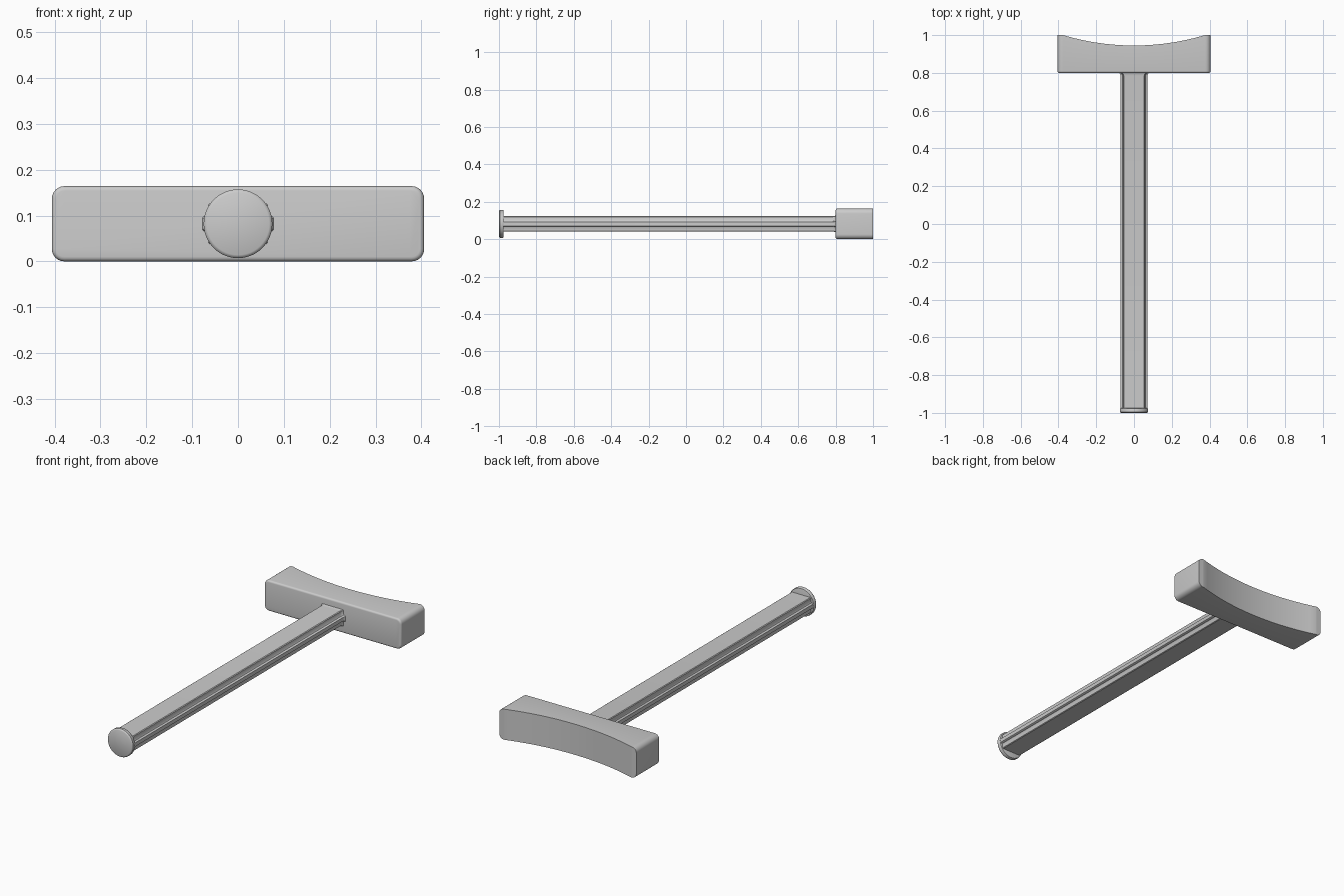
import bpy, bmesh, math

cube = bpy.data.objects.get("Cube")
if cube:
    bpy.data.objects.remove(cube, do_unlink=True)

MID_Z = 0.082  # height of the long axis

grey = bpy.data.materials.new("plain grey")
grey.use_nodes = True
grey.diffuse_color = (0.6, 0.6, 0.6, 1)
grey.node_tree.nodes["Principled BSDF"].inputs["Base Color"].default_value = (0.6, 0.6, 0.6, 1)


def loft(name, rings, strip_end=False):
    """Skin matching closed rings; the last cap may be a strip of quads."""
    bm = bmesh.new()
    loops = [[bm.verts.new((x, y, z + MID_Z)) for x, y, z in ring] for ring in rings]
    n = len(loops[0])
    for a, b in zip(loops, loops[1:]):
        for i in range(n):
            j = (i + 1) % n
            bm.faces.new((a[i], a[j], b[j], b[i]))
    bm.faces.new(loops[0])
    end = loops[-1]
    if strip_end:
        for i in range(n // 2 - 1):
            bm.faces.new((end[i], end[i + 1], end[n - 2 - i], end[n - 1 - i]))
    else:
        bm.faces.new(end)
    bmesh.ops.recalc_face_normals(bm, faces=bm.faces)
    mesh = bpy.data.meshes.new(name)
    bm.to_mesh(mesh)
    bm.free()
    mesh.materials.append(grey)
    obj = bpy.data.objects.new(name, mesh)
    bpy.context.collection.objects.link(obj)
    bpy.ops.object.select_all(action='DESELECT')
    obj.select_set(True)
    bpy.context.view_layer.objects.active = obj
    bpy.ops.object.shade_smooth_by_angle(angle=math.radians(32))
    return obj


# Head: rounded bar whose back face is a shallow concave arc
HALF_W, HALF_H, ARC_W, ARC_D = 0.406, 0.082, 0.375, 0.055
ARC_R = (ARC_W ** 2 + ARC_D ** 2) / (2 * ARC_D)


def back_y(x):
    if abs(x) >= ARC_W:
        return 1.0
    return 1 - ARC_D + ARC_R - math.sqrt(ARC_R ** 2 - x * x)


def head_section(inset):
    r = 0.027 - inset
    w, h = HALF_W - inset, HALF_H - inset
    corner = [(w - r + r * math.cos(a), h - r + r * math.sin(a))
              for a in (math.pi / 2 * i / 6 for i in range(7))]
    flat = [(ARC_W * i / 12, h) for i in range(-12, 13)]
    top = [(-x, z) for x, z in corner] + flat + corner[::-1]
    return top + [(x, -z) for x, z in reversed(top)]


rings = []
for i in range(5):
    a = math.pi / 2 * i / 4
    rings.append([(x, 0.81 - 0.01 * math.cos(a), z)
                  for x, z in head_section(0.01 * (1 - math.sin(a)))])
rings.append([(x, back_y(x), z) for x, z in head_section(0)])
loft("head", rings, strip_end=True)

# Shaft: flat-topped bar with a narrow rib along each side, flared at the head
QUARTER = [(0.054, 0.041), (0.058, 0.038), (0.058, 0.019),
           (0.061, 0.014), (0.068, 0.012), (0.071, 0.010)]


def shaft_ring(y, grow):
    right = [(x + grow, z + grow * 0.5) for x, z in QUARTER]
    right += [(x, -z) for x, z in reversed(right)]
    return [(x, y, z) for x, z in right + [(-x, z) for x, z in reversed(right)]]


loft("shaft", [shaft_ring(y, g) for y, g in
               ((-0.98, 0), (0.785, 0), (0.792, 0.002), (0.797, 0.005), (0.805, 0.01))])


# End cap: thin round disc with softened rims
def disc_ring(y, r):
    return [(r * math.cos(t), y, r * math.sin(t))
            for t in (math.tau * i / 48 for i in range(48))]


loft("end_cap", [disc_ring(y, r) for y, r in
                 ((-1, 0.068), (-0.998, 0.072), (-0.994, 0.075),
                  (-0.98, 0.075), (-0.976, 0.073), (-0.975, 0.07))])
